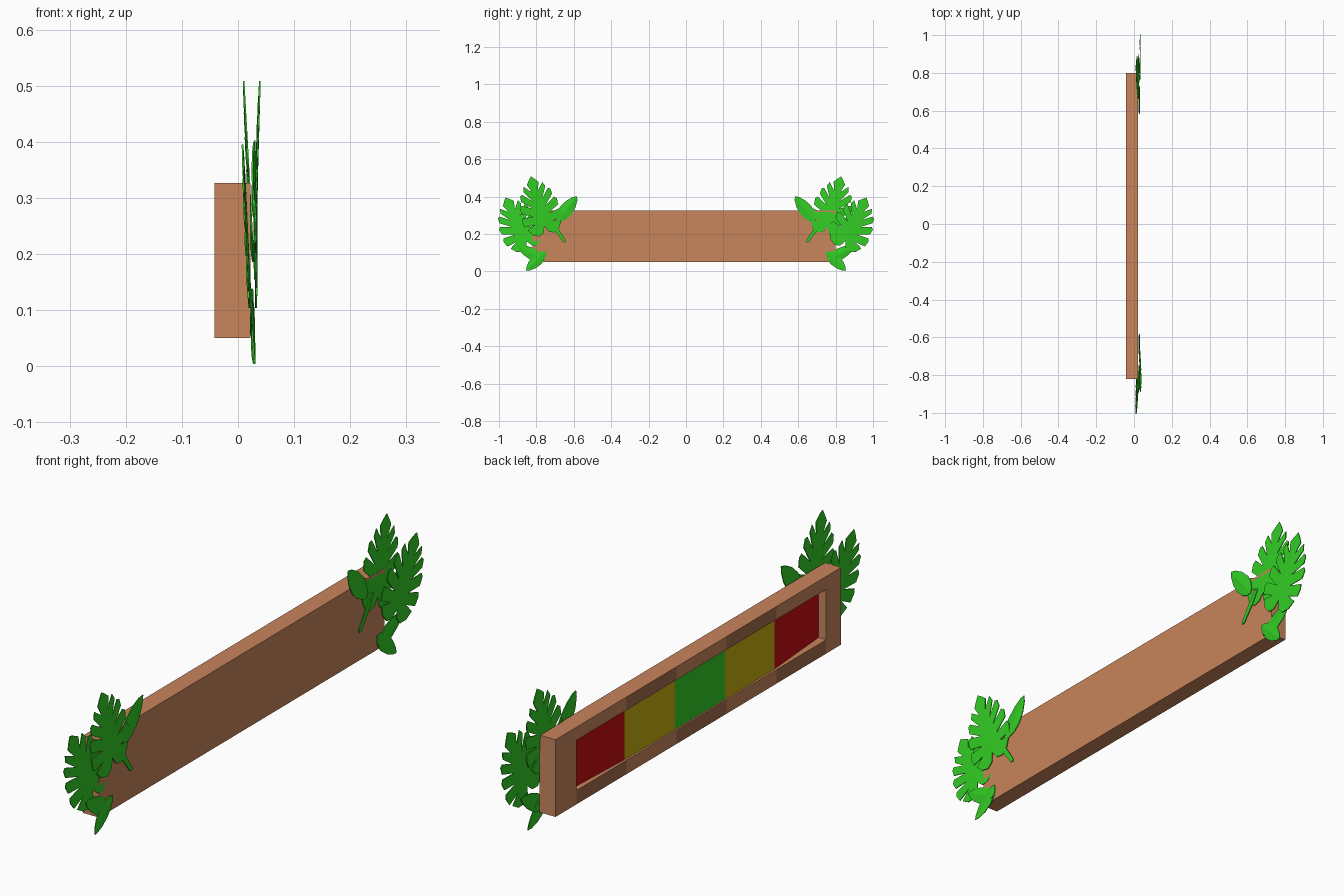
import bpy, bmesh
from mathutils import Vector

cube = bpy.data.objects.get("Cube")
if cube:
    bpy.data.objects.remove(cube)


def material(name, rgb):
    m = bpy.data.materials.new(name)
    m.use_nodes = True
    m.diffuse_color = (*rgb, 1)
    m.node_tree.nodes["Principled BSDF"].inputs["Base Color"].default_value = (*rgb, 1)
    return m


WOOD = material("wood", (0.58, 0.235, 0.107))
DARK = material("dark_wood", (0.37, 0.15, 0.07))
LEAF = material("leaf_green", (0.032, 0.61, 0.018))
RED = material("red", (0.56, 0.004, 0.006))
YELLOW = material("yellow", (0.56, 0.42, 0.004))


def add_object(name, bm, mats):
    bmesh.ops.remove_doubles(bm, verts=bm.verts, dist=0.0001)
    mesh = bpy.data.meshes.new(name)
    bm.to_mesh(mesh)
    bm.free()
    for m in mats:
        mesh.materials.append(m)
    ob = bpy.data.objects.new(name, mesh)
    bpy.context.collection.objects.link(ob)
    return ob


def face(bm, points, index=0):
    f = bm.faces.new([bm.verts.new(p) for p in points])
    f.material_index = index


# Wooden board with a long recessed opening on the -x side
FRONT, BACK = -0.042, 0.022
cols = [-0.735 + 0.283 * i for i in range(6)]
ys = [-0.82] + cols + [0.80]
zs = [0.05, 0.10, 0.28, 0.327]
depth = [0.03, 0.008, 0.006, 0.006, 0.008, 0.02]
floor = [FRONT + d for d in depth]

bm = bmesh.new()
for i in range(len(ys) - 1):
    for j in range(3):
        y0, y1, z0, z1 = ys[i], ys[i + 1], zs[j], zs[j + 1]
        segment = 0 < i < 6
        if segment and j == 1:
            # Opening: ledge, top wall
            for z in (z0, z1):
                face(bm, [(FRONT, y0, z), (FRONT, y1, z), (floor[i], y1, z), (floor[i - 1], y0, z)])
            continue
        dark = segment and (i % 2 == 1) == (j == 0)
        face(bm, [(FRONT, y0, z0), (FRONT, y0, z1), (FRONT, y1, z1), (FRONT, y1, z0)], int(dark))
for y, x in ((cols[0], floor[0]), (cols[-1], floor[-1])):
    face(bm, [(FRONT, y, zs[1]), (x, y, zs[1]), (x, y, zs[2]), (FRONT, y, zs[2])])
# Outer sides and plain back
for z in (zs[0], zs[-1]):
    face(bm, [(FRONT, y, z) for y in ys] + [(BACK, ys[-1], z), (BACK, ys[0], z)])
for y in (ys[0], ys[-1]):
    face(bm, [(FRONT, y, z) for z in zs] + [(BACK, y, zs[-1]), (BACK, y, zs[0])])
face(bm, [(BACK, ys[0], zs[0]), (BACK, ys[-1], zs[0]), (BACK, ys[-1], zs[-1]), (BACK, ys[0], zs[-1])])
# Coloured panels on the floor of the opening
for k, index in enumerate((2, 3, 4, 3, 2)):
    face(bm, [(floor[k], cols[k], zs[1]), (floor[k], cols[k], zs[2]),
              (floor[k + 1], cols[k + 1], zs[2]), (floor[k + 1], cols[k + 1], zs[1])], index)
bmesh.ops.remove_doubles(bm, verts=bm.verts, dist=0.0001)
bmesh.ops.recalc_face_normals(bm, faces=bm.faces)
add_object("board", bm, [WOOD, DARK, RED, YELLOW, LEAF])

# Half outlines: across, along
SPLIT = [(0, .14), (.05, .03), (.14, -.01), (.25, .04), (.32, .14), (.17, .20),
         (.36, .20), (.38, .30), (.36, .36), (.14, .33), (.35, .43), (.36, .53),
         (.32, .57), (.12, .47), (.30, .63), (.29, .72), (.25, .74), (.10, .60),
         (.21, .78), (.18, .86), (.06, .74), (.11, .88), (.06, .94), (0, 1)]
OVAL = [(0, 0), (.10, .08), (.19, .25), (.22, .45), (.18, .70), (.09, .90), (0, 1)]
STALK = [(0, 0), (.05, .05), (.07, .6), (.04, 1), (0, 1)]


def leaf(name, outline, base, tip, width=1.0, fold=0.004, roll=0.0):
    """Two flat halves meeting on a slightly raised midrib."""
    base, tip = Vector(base), Vector(tip)
    along = tip - base
    across = Vector((0, along.z, -along.y)) * width
    bm = bmesh.new()
    for s in (1, -1):
        pts = []
        for u, v in outline:
            p = base + along * v + across * (u * s)
            p.x += u * (roll * s - fold)
            pts.append(p)
        face(bm, pts if s > 0 else pts[::-1])
    ob = add_object(name, bm, [LEAF])
    mod = ob.modifiers.new("thickness", "SOLIDIFY")
    mod.thickness = 0.003
    mod.offset = 0


# Foliage at both ends; x depths are (base, tip) and differ per end
for side, s, xa, xb in (("back", 1, (0.027, 0.010), (0.033, 0.034)),
                        ("front", -1, (0.030, 0.039), (0.022, 0.008))):
    leaf(side + "_upright_split_leaf", SPLIT, (xa[0], s * .745, .20), (xa[1], s * .83, .508), .9)
    leaf(side + "_outer_split_leaf", SPLIT, (xb[0], s * .835, .125), (xb[1], s * .965, .395), .98)
    leaf(side + "_inner_oval_leaf", OVAL, (.030, s * .69, .265), (.030, s * .582, .402), .95, .02)
    leaf(side + "_stalk", STALK, (.030, s * .645, .155), (.029, s * .725, .27), 1.1)
    leaf(side + "_lower_oval_leaf", OVAL, (.028, s * .75, .105), (.030, s * .855, .004), .95, .02)
    leaf(side + "_low_outer_leaf", OVAL, (.028, s * .76, .06), (.026, s * .90, .135), .9, .02)
